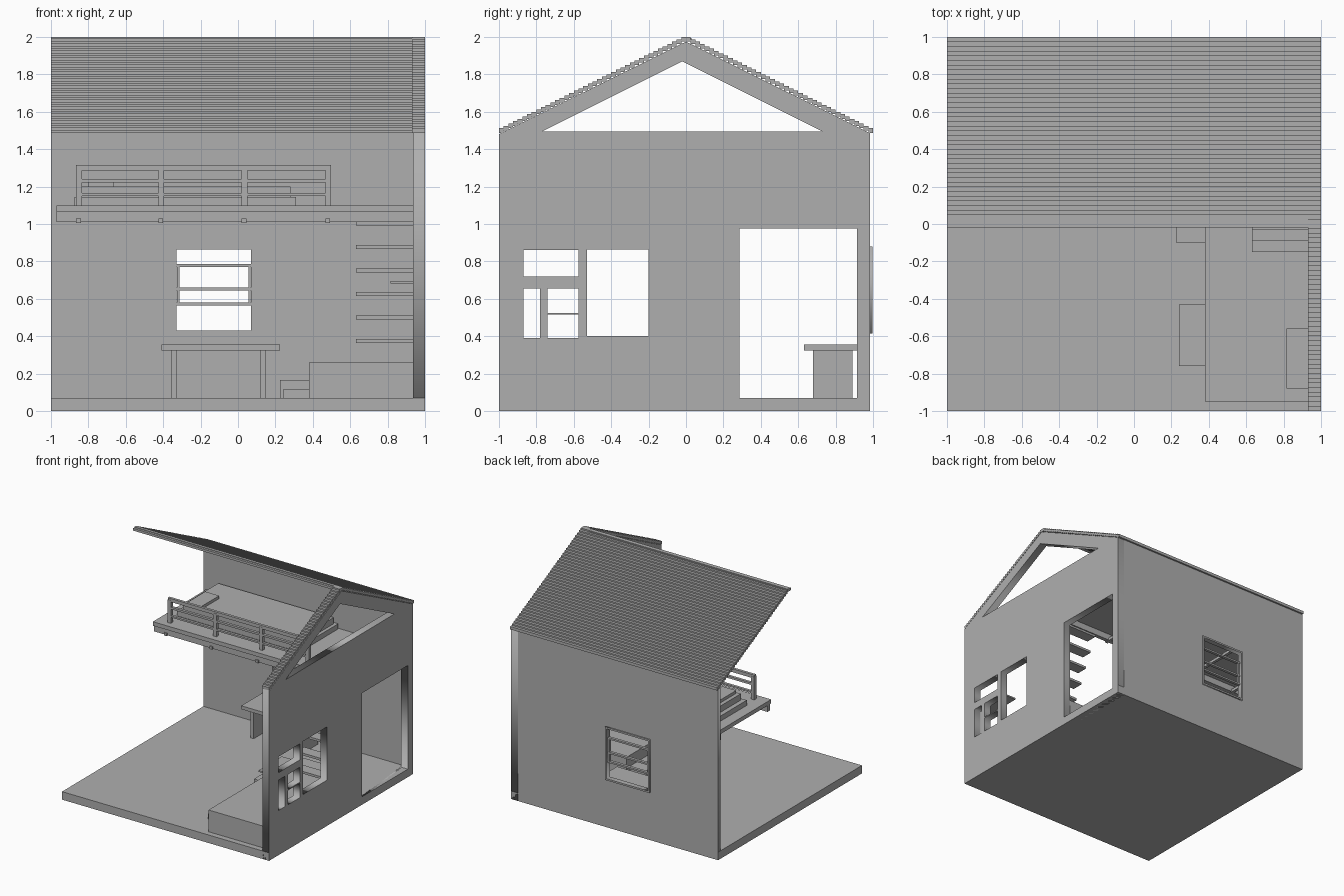
import bpy
from mathutils import Matrix

if "Cube" in bpy.data.objects:
    bpy.data.objects.remove(bpy.data.objects["Cube"])

grey = bpy.data.materials.new("plain_grey")
grey.use_nodes = True
grey.diffuse_color = (0.43, 0.43, 0.43, 1)
grey.node_tree.nodes["Principled BSDF"].inputs["Base Color"].default_value = (0.43, 0.43, 0.43, 1)


def add(name, verts, faces):
    mesh = bpy.data.meshes.new(name)
    mesh.from_pydata(verts, [], faces)
    mesh.materials.append(grey)
    obj = bpy.data.objects.new(name, mesh)
    bpy.context.collection.objects.link(obj)
    return obj


def box(name, x, y, z):
    """Box between the given (low, high) ranges."""
    verts = [(a, b, c) for a in x for b in y for c in z]
    faces = [(0, 1, 3, 2), (4, 6, 7, 5), (0, 4, 5, 1),
             (2, 3, 7, 6), (0, 2, 6, 4), (1, 5, 7, 3)]
    return add(name, verts, faces)


def rect(u, v):
    return [(u[0], v[0]), (u[1], v[0]), (u[1], v[1]), (u[0], v[1])]


def panel(name, loops, depth, axis):
    """Flat outline with holes, given thickness along x or y."""
    curve = bpy.data.curves.new(name, 'CURVE')
    curve.dimensions = '2D'
    curve.fill_mode = 'BOTH'
    curve.extrude = (depth[1] - depth[0]) / 2
    for loop in loops:
        spline = curve.splines.new('POLY')
        spline.points.add(len(loop) - 1)
        spline.use_cyclic_u = True
        for p, (u, v) in zip(spline.points, loop):
            p.co = (u, v, 0, 1)
    temp = bpy.data.objects.new(name + "_outline", curve)
    bpy.context.collection.objects.link(temp)
    graph = bpy.context.evaluated_depsgraph_get()
    mesh = bpy.data.meshes.new_from_object(temp.evaluated_get(graph))
    bpy.data.objects.remove(temp)
    mid = sum(depth) / 2
    if axis == 'x':
        m = Matrix(((0, 0, 1, mid), (1, 0, 0, 0), (0, 1, 0, 0), (0, 0, 0, 1)))
    else:
        m = Matrix(((1, 0, 0, 0), (0, 0, -1, mid), (0, 1, 0, 0), (0, 0, 0, 1)))
    mesh.transform(m)
    mesh.materials.clear()
    mesh.materials.append(grey)
    obj = bpy.data.objects.new(name, mesh)
    bpy.context.collection.objects.link(obj)
    return obj


# Floor and walls
INNER, BACK = 0.935, 0.95
box("floor", (-1, 1), (-1, 0.985), (0, 0.07))
panel("gable_wall", [
    [(-1, 0), (0.985, 0), (0.985, 1.485), (0, 1.975), (-1, 1.48)],
    [(-0.77, 1.495), (0.73, 1.495), (-0.02, 1.87)],
    rect((0.285, 0.915), (0.07, 0.975)),
    rect((-0.53, -0.2), (0.4, 0.865)),
    rect((-0.87, -0.575), (0.72, 0.86)),
    rect((-0.87, -0.78), (0.39, 0.655)),
    rect((-0.74, -0.575), (0.525, 0.655)),
    rect((-0.74, -0.575), (0.39, 0.515)),
], (INNER, 1), 'x')
panel("back_wall", [rect((-1, INNER), (0.07, 1.49)),
                    rect((-0.33, 0.07), (0.43, 0.865))], (BACK, 0.985), 'y')

# Back window
panel("window_casing", [rect((-0.345, 0.085), (0.415, 0.88)),
                        rect((-0.33, 0.07), (0.43, 0.865))], (0.985, 0.996), 'y')
for z in ((0.565, 0.58), (0.645, 0.66), (0.77, 0.785)):
    box("window_bar", (-0.33, 0.07), (0.955, 0.98), z)
for x in (-0.325, 0.055):
    box("window_stile", (x, x + 0.012), (0.957, 0.978), (0.57, 0.78))


# Stepped roof: full slope at the back, narrow strip over the gable in front
def roof(name, x, side, steps=40, thick=0.025):
    top = []
    for i in range(steps):
        z = 2 - 0.5 * i / steps
        top += [(side * i / steps, z), (side * (i + 1) / steps, z)]
    under = [(y, z - thick) for y, z in reversed(top)]
    n = len(top)
    verts = [(a, y, z) for a in x for y, z in top + under]
    m = 2 * n
    faces = [(i, (i + 1) % m, m + (i + 1) % m, m + i) for i in range(m)]
    for o in (0, m):
        faces += [(o + i, o + i + 1, o + m - 2 - i, o + m - 1 - i) for i in range(0, n, 2)]
    obj = add(name, verts, faces)
    import bmesh
    bm = bmesh.new()
    bm.from_mesh(obj.data)
    bmesh.ops.recalc_face_normals(bm, faces=bm.faces)
    bm.to_mesh(obj.data)
    bm.free()


roof("back_roof", (-1, 1), 1)
roof("front_roof_strip", (0.93, 1), -1)
box("ridge_board", (-1, 0.93), (-0.02, 0.03), (1.975, 1.995))

# Loft with railing
box("loft_floor", (-0.97, INNER), (0.21, BACK), (1.065, 1.1))
box("loft_beam", (-0.97, INNER), (0.225, 0.26), (1.01, 1.065))
box("loft_back_beam", (-0.97, INNER), (0.9, BACK), (1.01, 1.065))
for x in (-0.865, -0.425, 0.02, 0.468):
    box("railing_post", (x, x + 0.03), (0.265, 0.295), (1.1, 1.3))
    box("loft_joist", (x, x + 0.025), (0.215, BACK), (1.005, 1.03))
for z in ((1.15, 1.165), (1.222, 1.24), (1.285, 1.315)):
    box("rail", (-0.865, 0.498), (0.268, 0.292), z)

# Bed
box("bed_base", (-0.875, 0.31), (0.41, 0.94), (1.1, 1.145))
box("mattress", (-0.835, 0.28), (0.435, 0.92), (1.145, 1.2))
box("pillow", (-0.8, -0.665), (0.45, 0.69), (1.2, 1.225))

# Stair treads fixed to the gable wall
for i in range(6):
    y = -0.15 + 0.06 * i
    z = 0.365 + 0.1255 * i
    box("stair_tread", (0.63, INNER), (y, y + 0.1), (z, z + 0.02))

# Raised platform with two steps
box("platform", (0.38, INNER), (-0.95, 0.28), (0.07, 0.26))
box("high_step", (0.225, 0.38), (-0.1, 0.23), (0.07, 0.165))
box("low_step", (0.24, 0.38), (-0.76, -0.43), (0.07, 0.115))
box("window_shelf", (0.815, INNER), (-0.88, -0.56), (0.682, 0.695))

# Table
box("table_top", (-0.41, 0.225), (0.63, BACK), (0.325, 0.355))
for x in (-0.355, 0.12):
    box("table_leg", (x, x + 0.03), (0.68, 0.89), (0.07, 0.325))
